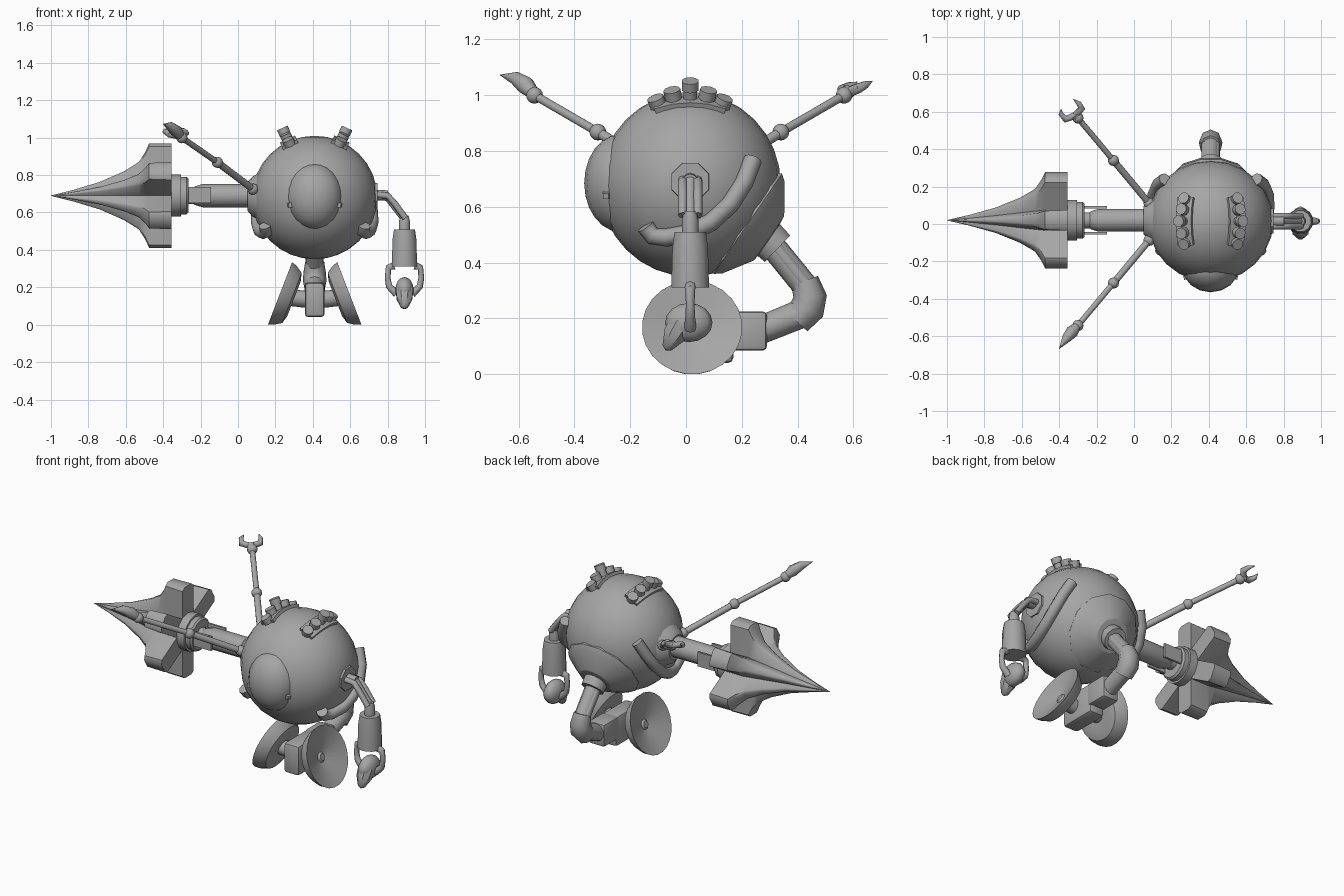
import bpy, bmesh, math
from mathutils import Vector

if "Cube" in bpy.data.objects:
    bpy.data.objects.remove(bpy.data.objects["Cube"])

CX, CY, CZ = 0.41, 0.015, 0.68          # body centre
grey = bpy.data.materials.new("grey_metal")
grey.diffuse_color = (0.38, 0.38, 0.38, 1)
grey.use_nodes = True
grey.node_tree.nodes["Principled BSDF"].inputs["Base Color"].default_value = grey.diffuse_color


def finish(ob, angle=40):
    ob.data.materials.clear()
    ob.data.materials.append(grey)
    bpy.ops.object.select_all(action='DESELECT')
    bpy.context.view_layer.objects.active = ob
    ob.select_set(True)
    bpy.ops.object.shade_smooth_by_angle(angle=math.radians(angle))
    return ob


def from_bmesh(name, bm, angle=40):
    bmesh.ops.remove_doubles(bm, verts=bm.verts, dist=1e-5)
    bmesh.ops.recalc_face_normals(bm, faces=bm.faces)
    me = bpy.data.meshes.new(name)
    bm.to_mesh(me)
    bm.free()
    ob = bpy.data.objects.new(name, me)
    bpy.context.collection.objects.link(ob)
    return finish(ob, angle)


def skin(name, rings, angle=40):
    """Bridge a list of equal-sized point rings and cap both ends."""
    bm = bmesh.new()
    rows = [[bm.verts.new(p) for p in ring] for ring in rings]
    n = len(rows[0])
    for a, b in zip(rows, rows[1:]):
        for i in range(n):
            j = (i + 1) % n
            bm.faces.new((a[i], a[j], b[j], b[i]))
    bm.faces.new(rows[0])
    bm.faces.new(rows[-1])
    return from_bmesh(name, bm, angle)


def lathe(name, profile, origin, axis, seg=16, angle=40):
    """Revolve (radius, distance) points around an axis."""
    q = Vector(axis).to_track_quat('Z', 'Y')
    rings = []
    for r, t in profile:
        r = max(r, 0.0005)
        rings.append([Vector(origin) + q @ Vector((r * math.cos(2 * math.pi * (i + .5) / seg),
                      r * math.sin(2 * math.pi * (i + .5) / seg), t)) for i in range(seg)])
    return skin(name, rings, angle)


def rod(name, a, b, r0, r1=None, seg=10):
    d = Vector(b) - Vector(a)
    return lathe(name, [(r0, 0), (r1 if r1 is not None else r0, d.length)], a, d, seg)


def ball(name, loc, scale, seg=12, rings=8):
    bpy.ops.mesh.primitive_uv_sphere_add(segments=seg, ring_count=rings, location=loc)
    ob = bpy.context.object
    ob.name, ob.scale = name, scale
    return finish(ob, 60)


def box(name, lo, hi, bevel=0.0):
    bm = bmesh.new()
    bmesh.ops.create_cube(bm, size=1)
    lo, hi = Vector(lo), Vector(hi)
    for v in bm.verts:
        v.co = [(lo[i] + hi[i]) / 2 + v.co[i] * (hi[i] - lo[i]) for i in range(3)]
    if bevel:
        bmesh.ops.bevel(bm, geom=bm.edges[:], offset=bevel, segments=2, affect='EDGES', profile=0.5)
    return from_bmesh(name, bm)


def tube(name, pts, r, radii=None, res=2):
    """Swept round tube along a path."""
    cu = bpy.data.curves.new(name, 'CURVE')
    cu.dimensions, cu.bevel_depth, cu.bevel_resolution, cu.use_fill_caps = '3D', r, res, True
    sp = cu.splines.new('POLY')
    sp.points.add(len(pts) - 1)
    for i, p in enumerate(pts):
        sp.points[i].co = (*p, 1)
        sp.points[i].radius = radii[i] if radii else 1
    ob = bpy.data.objects.new(name, cu)
    bpy.context.collection.objects.link(ob)
    bpy.ops.object.select_all(action='DESELECT')
    bpy.context.view_layer.objects.active = ob
    ob.select_set(True)
    bpy.ops.object.convert(target='MESH')
    return finish(bpy.context.object, 50)


# Body, face dome and lower rear plate
ball("body", (CX, CY, CZ), (0.335, 0.325, 0.33), 24, 16)
ball("face_dome", (CX, -0.235, 0.685), (0.15, 0.13, 0.175), 16, 12)
lathe("rear_plate", [(0.2, 0.2), (0.225, 0.25), (0.205, 0.275), (0.1, 0.342), (0, 0.352)],
      (CX, CY, CZ), (0, 0.827, -0.563), 12, 25)

for s in (-1, 1):
    side = "left" if s < 0 else "right"
    # Small diamond studs on the dome
    lathe(side + "_dome_stud", [(0.025, -0.03), (0.015, 0.01)],
          (CX + s * 0.133, -0.285, 0.64), (s, -0.3, -0.2), 4)
    # Curved side pipe hugging the body
    pts = []
    for y, z in ((0.24, 0.77), (0.21, 0.69), (0.16, 0.61), (0.09, 0.545), (0.01, 0.505),
                 (-0.07, 0.49), (-0.12, 0.495), (-0.145, 0.53)):
        d = 0.345 ** 2 - (y - CY) ** 2 - (z - CZ) ** 2
        pts.append((CX + s * math.sqrt(d), y, z))
    tube(side + "_side_pipe", pts, 0.033)
    # Exhaust bank: curved base and fanned stubs
    up = Vector((s * 0.42, 0, 0.9)).normalized()
    fan = []
    for a in (-20, -10, 0, 10, 20):
        a = math.radians(a)
        fan.append(up * math.cos(a) + Vector((0, math.sin(a), 0)))
    c = Vector((CX, CY, CZ))
    across = Vector((0.9, 0, -s * 0.42)).normalized()
    wide = [(up * math.cos(a) + Vector((0, math.sin(a), 0))) for a in
            [math.radians(k) for k in (-22, -11, 0, 11, 22)]]
    skin(side + "_exhaust_base",
         [[c + d * 0.29 - across * 0.045, c + d * 0.29 + across * 0.045,
           c + d * 0.345 + across * 0.045, c + d * 0.345 - across * 0.045] for d in wide])
    for i, d in enumerate(fan):
        h = (0.365, 0.38, 0.41, 0.38, 0.365)[i]
        lathe(f"{side}_exhaust_stub_{i}", [(0.025, 0.3), (0.025, h - 0.035), (0.031, h - 0.035), (0.031, h)],
              c, d, 10)
    # Tilted dished wheel with axle
    lathe(side + "_wheel", [(0, 0.035), (0.02, 0.035), (0.03, 0.045), (0.18, 0), (0.17, 0.03),
          (0.145, 0.068), (0.1, 0.08), (0.05, 0.07), (0, 0.07)],
          (CX + s * 0.185, 0.022, 0.168), (-s * 0.93, 0, -0.36), 24)
    rod(side + "_axle", (CX + s * 0.13, 0.022, 0.145), (CX, 0.022, 0.13), 0.045)

# Wheel carriage and jointed leg
box("wheel_carriage", (0.357, -0.07, 0.04), (0.463, 0.17, 0.225), 0.02)
box("carriage_collar", (0.355, 0.14, 0.085), (0.465, 0.29, 0.225), 0.015)
rod("waist_collar", (CX, 0.25, 0.525), (CX, 0.328, 0.45), 0.075, 0.068, 12)
for s in (-1, 1):
    rod(f"upper_leg_strut_{s}", (CX + s * 0.025, 0.31, 0.47), (CX + s * 0.025, 0.44, 0.31), 0.024)
rod("upper_leg", (CX, 0.31, 0.46), (CX, 0.44, 0.30), 0.046, 0.046)
tube("knee", [(CX, 0.425, 0.335), (CX, 0.445, 0.28), (CX, 0.435, 0.235), (CX, 0.395, 0.19)],
     0.06, [0.85, 1.0, 1.05, 0.9])
rod("lower_leg", (CX, 0.42, 0.22), (CX, 0.26, 0.155), 0.052, 0.05)

# Lance arm: shoulder, arm, side straps, collar
AX = (-1, 0, 0)
lathe("lance_shoulder", [(0.14, -0.06), (0.105, 0), (0.075, 0.025), (0.06, 0.025)], (0.075, 0.02, 0.685), AX, 14)
lathe("lance_arm", [(0.062, 0), (0.062, 0.27), (0.05, 0.31), (0.03, 0.33), (0, 0.335)], (0.08, 0.02, 0.69), AX, 14)
for s in (-1, 1):
    box(f"lance_strap_{s}", (-0.29, 0.02 + s * 0.07 - 0.006, 0.65), (-0.145, 0.02 + s * 0.07 + 0.006, 0.737))
rod("lance_core", (-0.2, 0.02, 0.69), (-0.3, 0.02, 0.69), 0.045)
lathe("lance_collar", [(0.09, 0), (0.1, 0.01), (0.1, 0.04), (0.112, 0.04), (0.112, 0.1)], (-0.265, 0.02, 0.69), AX, 14)

# Six-finned lance head: (x, fin radius, fin half width, valley radius)
rings = []
for x, R, w, v in ((-0.355, .28, .055, .11), (-0.475, .28, .05, .11), (-0.495, .235, .044, .105),
                   (-0.53, .18, .036, .098), (-0.61, .13, .025, .08), (-0.74, .073, .014, .05),
                   (-0.88, .031, .006, .022), (-1.0, .001, .0002, .0008)):
    ring = []
    for k in range(6):
        a = math.radians(30 + 60 * k)
        b = a + math.radians(30)
        for r, t in ((R * 0.94, -w), (R, -w * 0.6), (R, w * 0.6), (R * 0.94, w)):
            ring.append((x, 0.02 + r * math.cos(a) - t * math.sin(a),
                         0.69 + r * math.sin(a) + t * math.cos(a)))
        ring.append((x, 0.02 + v * math.cos(b), 0.69 + v * math.sin(b)))
    rings.append(ring)
skin("lance_head", rings, 45)

# Two thin tool arms
for s, label in ((-1, "front"), (1, "rear")):
    a, b, e = [Vector((x, 0.012 + s * y, z)) for x, y, z in
               ((0.08, 0.1, 0.725), (-0.11, 0.328, 0.868), (-0.3, 0.555, 1.0))]
    ball(label + "_tool_socket", a, (0.03,) * 3)
    ball(label + "_tool_elbow", b, (0.03,) * 3)
    ball(label + "_tool_wrist", e, (0.03,) * 3)
    rod(label + "_tool_upper", a, b, 0.019)
    rod(label + "_tool_lower", b, e, 0.016)
# Curved blade
tube("blade", [(-0.3, -0.54, 1.0), (-0.33, -0.575, 1.035), (-0.36, -0.61, 1.06), (-0.4, -0.667, 1.073)],
     0.034, [0.6, 1.0, 0.75, 0.03])
# Two-pronged claw
rod("claw_base", (-0.3, 0.565, 1.0), (-0.32, 0.585, 1.015), 0.025)
for i, (m, tip) in enumerate((((-0.28, 0.618, 1.025), (-0.325, 0.668, 1.05)),
                              ((-0.367, 0.56, 1.02), (-0.39, 0.615, 1.048)))):
    tube(f"claw_prong_{i}", [(-0.315, 0.58, 1.01), m, (Vector(m) * 0.5 + Vector(tip) * 0.5) +
         Vector((0.008 if i == 0 else -0.012, 0, 0)), tip], 0.019, [1, 1, 0.75, 0.05])

# Gripper arm: shoulder, forked elbow, forearm
lathe("gripper_shoulder", [(0.09, -0.05), (0.075, 0), (0.072, 0.03), (0.045, 0.03)], (0.715, CY, 0.69), (1, 0, 0), 8)
rod("gripper_stub", (0.72, CY, 0.695), (0.80, CY, 0.69), 0.028)
for s in (-1, 1):
    y = CY + s * 0.027
    tube(f"elbow_fork_{s}", [(0.74, y, 0.695), (0.80, y, 0.69), (0.84, y, 0.645), (0.895, y, 0.57)], 0.017)
rod("gripper_upper_arm", (0.79, CY, 0.695), (0.895, CY, 0.56), 0.02)
lathe("gripper_forearm", [(0.022, 0), (0.03, 0.03), (0.03, 0.075), (0.058, 0.075), (0.066, 0.13), (0.07, 0.275),
      (0.05, 0.275)], (0.89, CY, 0.585), (0, 0, -1), 12)

# Hand: side prongs, palm and pointed fingers
for s in (-1, 1):
    tube(f"hand_prong_{s}", [(0.89 + s * x, CY, z) for x, z in
         ((0.055, 0.315), (0.085, 0.305), (0.09, 0.25), (0.082, 0.205), (0.04, 0.165))],
         0.022, [1, 0.8, 0.7, 0.8, 1])
ball("hand_palm", (0.89, 0.01, 0.185), (0.052, 0.085, 0.07), 10, 8)
lathe("hand_finger", [(0.05, 0), (0.045, 0.05), (0.02, 0.105), (0, 0.115)], (0.89, -0.015, 0.185), (0, -0.5, -0.85), 8)
